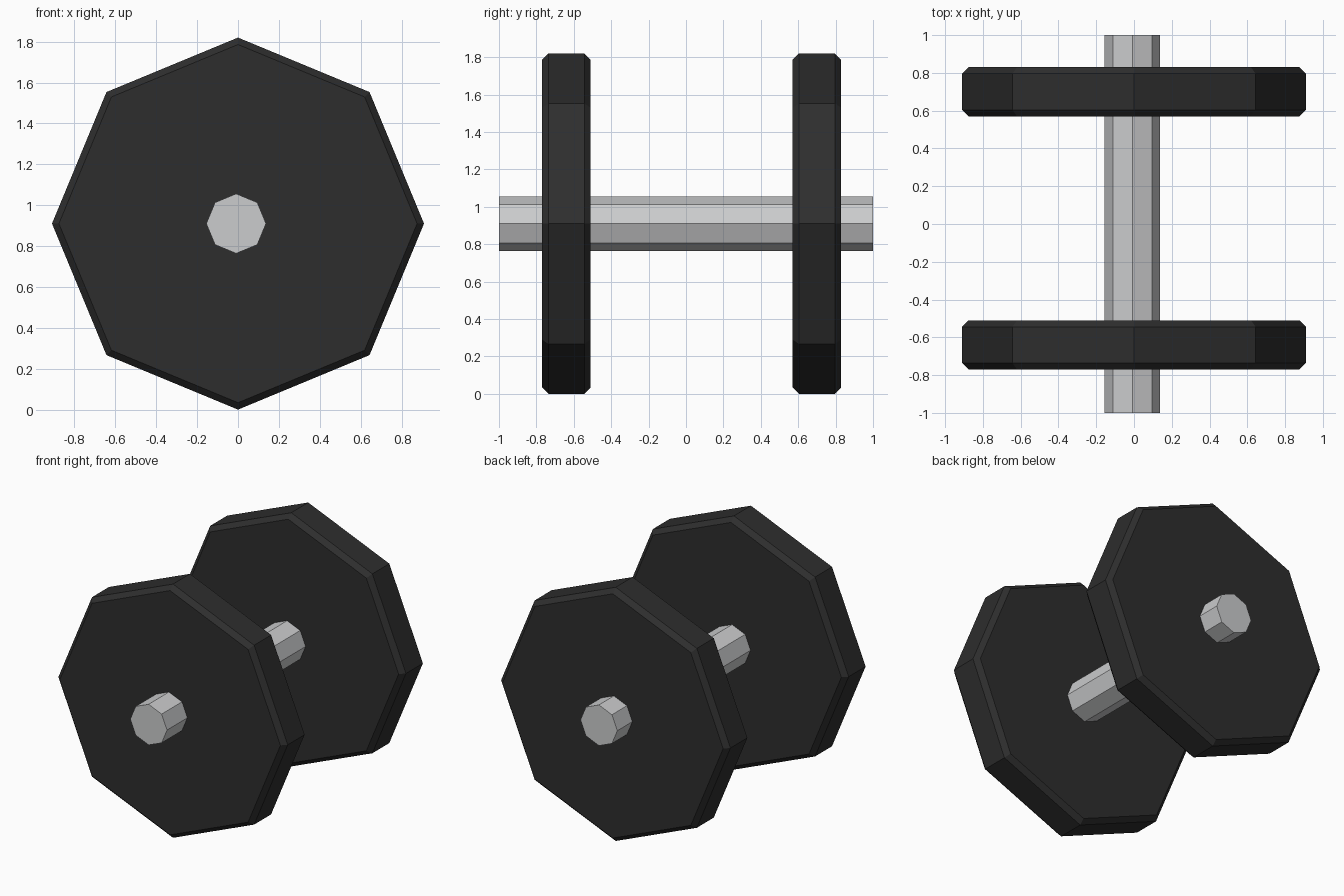
import bpy
import math

if "Cube" in bpy.data.objects:
    bpy.data.objects.remove(bpy.data.objects["Cube"])

AXIS_Z = 0.91  # height of the bar's centre line


def make_material(name, value):
    mat = bpy.data.materials.new(name)
    mat.diffuse_color = (*value, 1.0)
    mat.use_nodes = True
    mat.node_tree.nodes["Principled BSDF"].inputs["Base Color"].default_value = mat.diffuse_color
    return mat


def lathe(name, profile, x, mat, sides=8):
    """Octagonal solid along y from (radius, y) rings, with points on the axes."""
    verts, faces = [], []
    for r, y in profile:
        for i in range(sides):
            a = 2 * math.pi * i / sides
            verts.append((x + r * math.cos(a), y, AXIS_Z + r * math.sin(a)))
    for k in range(len(profile) - 1):
        for i in range(sides):
            j = (i + 1) % sides
            faces.append((k * sides + i, (k + 1) * sides + i,
                          (k + 1) * sides + j, k * sides + j))
    last = (len(profile) - 1) * sides
    faces.append(tuple(range(sides)))
    faces.append(tuple(last + i for i in reversed(range(sides))))
    mesh = bpy.data.meshes.new(name)
    mesh.from_pydata(verts, [], faces)
    mesh.materials.append(mat)
    mesh.update()
    obj = bpy.data.objects.new(name, mesh)
    bpy.context.collection.objects.link(obj)
    return obj


black = make_material("black iron", (0.027, 0.027, 0.027))
steel = make_material("light steel", (0.60, 0.605, 0.615))

# Handle bar, slightly off centre in the plates
lathe("handle_bar", [(0.146, -1.0), (0.146, 1.0)], -0.009, steel)

# Two chamfered weight plates
R, HALF, CUT = 0.91, 0.13, 0.034
for name, y in (("front_weight", -0.64), ("back_weight", 0.70)):
    lathe(name, [(R - CUT, y - HALF), (R, y - HALF + CUT),
                 (R, y + HALF - CUT), (R - CUT, y + HALF)], 0.0, black)
